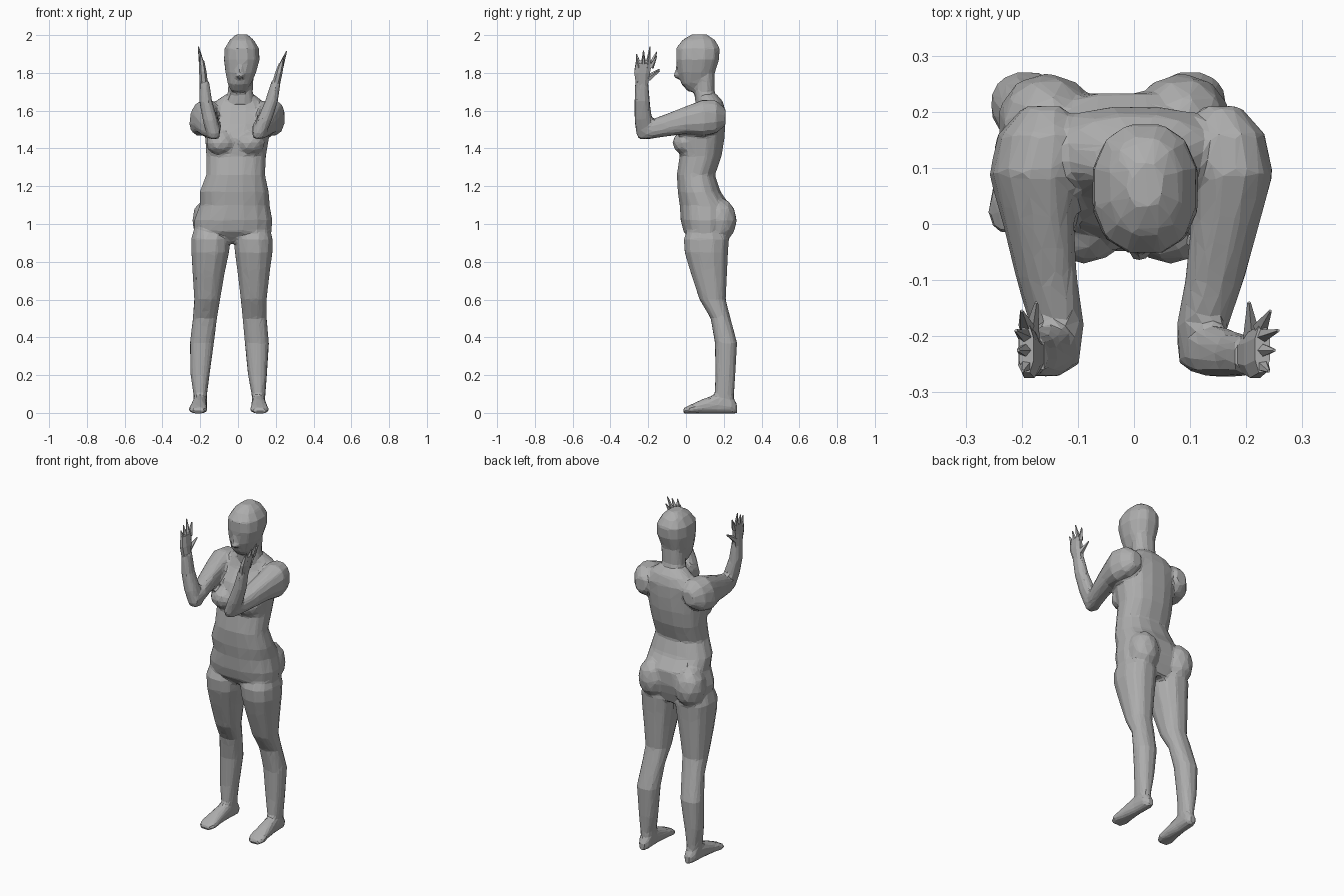
import bpy, bmesh, math
from mathutils import Matrix, Vector

cube = bpy.data.objects.get("Cube")
if cube:
    bpy.data.objects.remove(cube, do_unlink=True)

clay = bpy.data.materials.new("clay_grey")
clay.use_nodes = True
GREY = (.42, .42, .42, 1)
clay.diffuse_color = GREY
clay.node_tree.nodes["Principled BSDF"].inputs["Base Color"].default_value = GREY


def same(point):
    return point


def right_arm_pose(point):
    """Mirror a left arm point to the right arm, which stands more upright."""
    x, y, z = point
    lean = .02 - .15 * max(z - 1.47, 0)
    return Vector((-(x + lean), y, z + max(z - 1.75, 0) * .15))


def loft(bm, rows, axis="Z", sides=12, pose=same):
    """Skin rounded sections; each row is position, low/high u, low/high v."""
    rings = []
    for t, u0, u1, v0, v1 in rows:
        ring = []
        for i in range(sides):
            angle = math.tau * (i + .5) / sides
            c, s = math.cos(angle), math.sin(angle)
            c = math.copysign(abs(c) ** .85, c)
            s = math.copysign(abs(s) ** .85, s)
            u = (u0 + u1) / 2 + c * (u1 - u0) / 2
            v = (v0 + v1) / 2 + s * (v1 - v0) / 2
            place = (u, v, t) if axis == "Z" else (u, t, v)
            ring.append(bm.verts.new(pose(Vector(place))))
        rings.append(ring)
    for low, high in zip(rings, rings[1:]):
        for i in range(sides):
            j = (i + 1) % sides
            bm.faces.new((low[i], low[j], high[j], high[i]))
    bm.faces.new(rings[0])
    bm.faces.new(rings[-1])


def ball(bm, centre, radii):
    matrix = Matrix.Translation(centre) @ Matrix.Diagonal((*radii, 1))
    bmesh.ops.create_icosphere(bm, subdivisions=2, radius=1, matrix=matrix)


def spike(bm, base, tip, radius, pose=same):
    base, tip = Vector(base), Vector(tip)
    span = tip - base
    turn = span.to_track_quat("Z", "Y").to_matrix().to_4x4()
    made = bmesh.ops.create_cone(
        bm, cap_ends=True, segments=5, radius1=radius, radius2=radius * .2,
        depth=span.length, matrix=Matrix.Translation((base + tip) / 2) @ turn)
    for vert in made["verts"]:
        vert.co = pose(vert.co)


def make_object(name, bm, facet=None):
    """Store the mesh; facet fuses the volumes and cuts them to flat planes."""
    bmesh.ops.recalc_face_normals(bm, faces=bm.faces)
    mesh = bpy.data.meshes.new(name)
    bm.to_mesh(mesh)
    bm.free()
    mesh.materials.append(clay)
    obj = bpy.data.objects.new(name, mesh)
    bpy.context.collection.objects.link(obj)
    if facet:
        fuse = obj.modifiers.new("fuse", "REMESH")
        fuse.mode = "VOXEL"
        fuse.voxel_size = .01
        relax = obj.modifiers.new("relax", "SMOOTH")
        relax.factor = .5
        relax.iterations = 4
        planes = obj.modifiers.new("planes", "DECIMATE")
        planes.ratio = facet
    return obj


# Torso
body = bmesh.new()
loft(body, [
    (.90, -.12, .06, .04, .20),
    (.96, -.235, .18, -.015, .22),
    (1.02, -.235, .185, -.03, .235),
    (1.10, -.205, .17, -.035, .235),
    (1.17, -.205, .165, -.045, .185),
    (1.26, -.17, .145, -.05, .155),
    (1.36, -.17, .15, -.035, .19),
    (1.45, -.175, .165, -.045, .205),
    (1.53, -.17, .17, -.015, .21),
    (1.60, -.17, .175, .04, .21),
    (1.65, -.12, .13, .06, .195),
    (1.69, -.06, .08, .06, .16),
], sides=16)
for x in (-.09, .065):
    ball(body, (x, 0, 1.43), (.08, .072, .068))
for x in (-.155, .085):
    ball(body, (x, .18, 1.02), (.09, .09, .12))

# Legs: height, right centre, left centre, half width, front, back
leg = [
    (.98, -.145, .08, .088, .01, .20),
    (.92, -.145, .08, .106, -.015, .23),
    (.85, -.147, .083, .102, -.01, .225),
    (.75, -.155, .083, .088, .02, .22),
    (.60, -.163, .083, .07, .07, .212),
    (.50, -.175, .088, .065, .13, .237),
    (.37, -.191, .10, .065, .152, .272),
    (.20, -.201, .103, .051, .155, .262),
    (.10, -.20, .108, .037, .15, .255),
    (.03, -.20, .108, .035, .15, .255),
]
for side in (0, 1):
    loft(body, [(r[0], r[1 + side] - r[3], r[1 + side] + r[3], r[4], r[5])
                for r in leg])

# Feet: position, half width, top; toes drift outward
for ankle, drift in ((-.20, -.06), (.108, .03)):
    rows = []
    for y, half, top in ((.27, .02, .05), (.24, .036, .09), (.16, .037, .10),
                         (.08, .043, .07), (.02, .052, .042), (-.015, .036, .025)):
        x = ankle + drift * (.2 - y)
        rows.append((y, x - half, x + half, -.004, top))
    loft(body, rows, "Y")

# Arms: upper arm reaches forward, forearm rises from the elbow
upper_arm = [
    (.21, .12, .19, 1.52, 1.61),
    (.16, .10, .235, 1.48, 1.655),
    (.09, .10, .25, 1.465, 1.66),
    (.00, .10, .225, 1.475, 1.625),
    (-.10, .09, .197, 1.463, 1.585),
    (-.18, .075, .17, 1.452, 1.555),
    (-.25, .08, .14, 1.452, 1.52),
]
forearm = [
    (1.45, .08, .135, -.25, -.18),
    (1.48, .075, .15, -.265, -.165),
    (1.55, .098, .18, -.273, -.178),
    (1.65, .143, .212, -.273, -.192),
    (1.76, .177, .228, -.27, -.20),
]
for pose in (same, right_arm_pose):
    loft(body, upper_arm, "Y", pose=pose)
    loft(body, forearm, pose=pose)
make_object("body", body, .06)

# Head with neck and nose
head = bmesh.new()
loft(head, [
    (1.62, -.085, .10, .05, .195),
    (1.70, -.055, .08, .043, .152),
    (1.82, -.05, .085, .05, .152),
])
loft(head, [
    (1.70, -.035, .04, .012, .07),
    (1.74, -.055, .07, -.025, .11),
    (1.80, -.068, .097, -.045, .155),
    (1.87, -.077, .117, -.055, .178),
    (1.93, -.073, .113, -.055, .182),
    (1.975, -.045, .085, -.02, .155),
    (2.004, -.01, .05, .03, .11),
])
spike(head, (.015, -.03, 1.86), (.01, -.06, 1.785), .02)
ball(head, (.01, -.04, 1.785), (.025, .03, .017))
make_object("head", head, .07)

# Hands: thin palm, pointed fingers and a thumb
for name, pose in (("left_hand", same), ("right_hand", right_arm_pose)):
    hand = bmesh.new()
    loft(hand, [
        (1.73, .175, .222, -.265, -.20),
        (1.80, .195, .237, -.277, -.188),
        (1.85, .215, .243, -.268, -.178),
    ], sides=8, pose=pose)
    for base_y, tip in ((-.25, (.24, -.262, 1.88)), (-.225, (.25, -.225, 1.895)),
                        (-.20, (.257, -.19, 1.915)), (-.185, (.243, -.155, 1.89))):
        spike(hand, (.226, base_y, 1.83), tip, .015, pose)
    spike(hand, (.21, -.20, 1.77), (.205, -.14, 1.81), .017, pose)
    make_object(name, hand)
